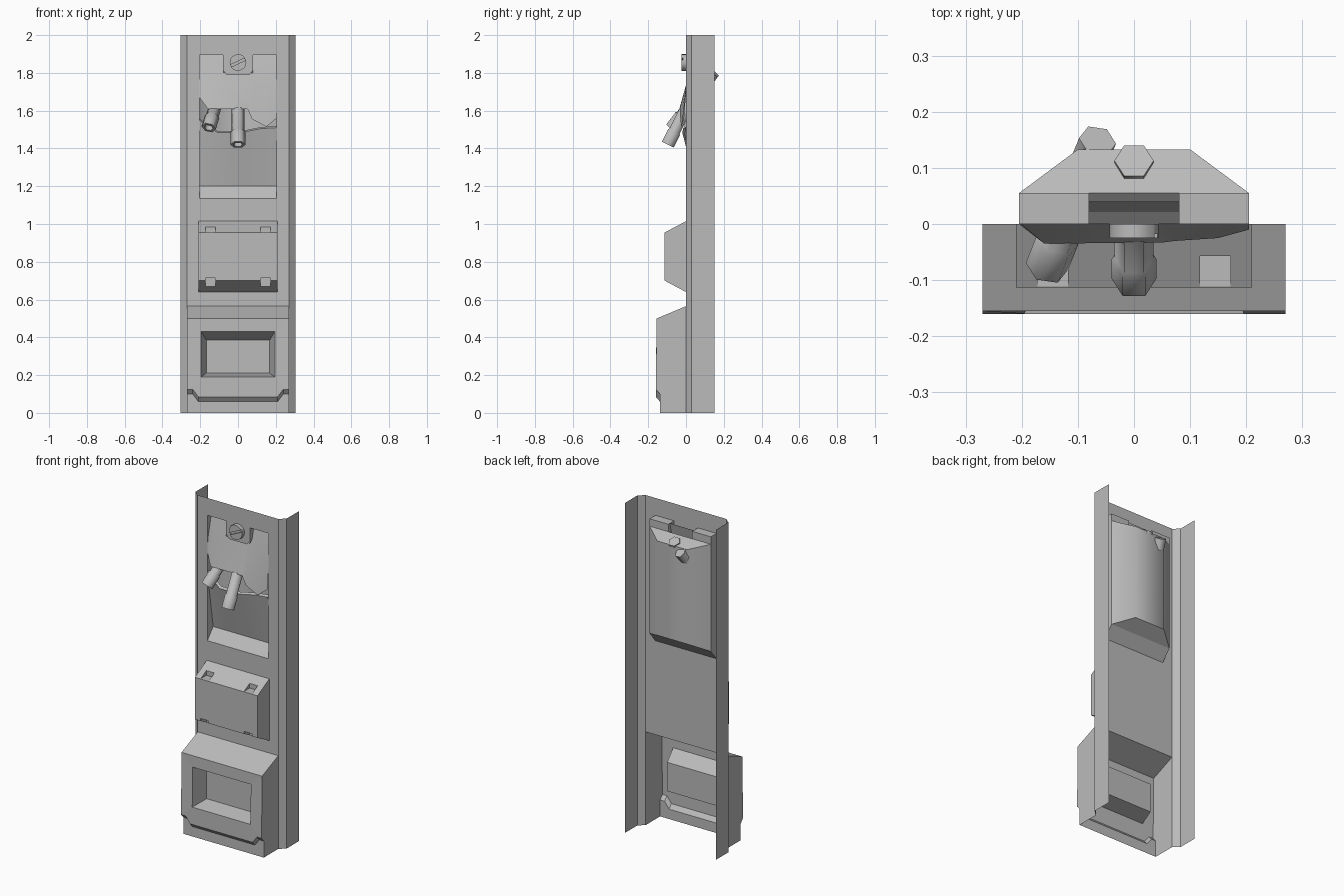
import bpy, bmesh, math
from mathutils import Vector

cube = bpy.data.objects.get("Cube")
if cube:
    bpy.data.objects.remove(cube, do_unlink=True)

grey = bpy.data.materials.new("plain_grey")
grey.use_nodes = True
grey.diffuse_color = (0.5, 0.5, 0.5, 1)
grey.node_tree.nodes["Principled BSDF"].inputs["Base Color"].default_value = (0.5, 0.5, 0.5, 1)


def finish(name, bm, smooth=None, solid=False):
    """Turn a bmesh into a grey object."""
    bmesh.ops.remove_doubles(bm, verts=bm.verts, dist=1e-5)
    if solid:
        bmesh.ops.recalc_face_normals(bm, faces=bm.faces)
    mesh = bpy.data.meshes.new(name)
    bm.to_mesh(mesh)
    bm.free()
    mesh.materials.append(grey)
    obj = bpy.data.objects.new(name, mesh)
    bpy.context.collection.objects.link(obj)
    if smooth:
        bpy.ops.object.select_all(action='DESELECT')
        obj.select_set(True)
        bpy.context.view_layer.objects.active = obj
        bpy.ops.object.shade_smooth_by_angle(angle=math.radians(smooth))
    return obj


def loft(name, rings, closed=False, caps=(False, False), extra=(), smooth=None):
    """Bridge rows of points with quads; extra holds further single faces."""
    bm = bmesh.new()
    rows = [[bm.verts.new(p) for p in ring] for ring in rings]
    for a, b in zip(rows, rows[1:]):
        n = len(a)
        for i in range(n if closed else n - 1):
            j = (i + 1) % n
            bm.faces.new((a[i], a[j], b[j], b[i]))
    for cap, row in zip(caps, (rows[0], rows[-1])):
        if cap:
            bm.faces.new(row)
    for face in extra:
        bm.faces.new([bm.verts.new(p) for p in face])
    return finish(name, bm, smooth, solid=all(caps))


def rect(x, z0, z1, y0, y1=None):
    """Upright rectangle, y0 at the bottom edge and y1 at the top edge."""
    y1 = y0 if y1 is None else y1
    return [(-x, y0, z0), (x, y0, z0), (x, y1, z1), (-x, y1, z1)]


def tube(name, start, end, radius):
    """Six-sided pipe with a wider, hollow collar at its lower end."""
    start, end = Vector(start), Vector(end)
    axis = (end - start).normalized()
    side = (Vector((1, 0, 0)) - axis * axis.x).normalized()
    up = axis.cross(side)

    def ring(back, r):
        return [end - axis * back + r * (side * math.cos(k * math.pi / 3) + up * math.sin(k * math.pi / 3))
                for k in range(6)]
    wide = radius * 1.15
    length = (end - start).length
    loft(name, [ring(length, radius), ring(0.08, radius), ring(0.075, wide), ring(0, wide),
                ring(0, radius * 0.7), ring(0.03, radius * 0.7)],
         closed=True, caps=(True, True), smooth=61)


# Main panel with the upper opening, and the folded side flanges
W, TOP = 0.27, 2.0
OX, OZ0, OZ1 = 0.205, 1.135, 1.895
loft("main_panel", [rect(W, 0.565, TOP, 0), rect(OX, OZ0, OZ1, 0)], closed=True)
for s, side in ((-1, "right"), (1, "left")):
    fold = [(s * W, 0), (s * 0.305, 0.03), (s * 0.305, 0.15)]
    loft(side + "_flange", [[(x, y, z) for x, y in fold] for z in (0, TOP)])

# Lower housing: sloped top, side walls, framed front
FY, BY = -0.155, -0.16
sides = [[(s * W, y, z) for y, z in ((0, 0), (-0.138, 0), (-0.138, 0.1), (BY, 0.125), (FY, 0.5), (0, 0.565))]
         for s in (-1, 1)]
slope = rect(W, 0.5, 0.565, FY, 0)
skirt = [(-0.24, BY, 0.125), (-0.21, BY, 0.085), (0.21, BY, 0.085), (0.24, BY, 0.125)]
loft("lower_housing", [rect(W, 0.125, 0.5, BY, FY), rect(0.195, 0.19, 0.43, BY, FY)],
     closed=True, extra=sides + [slope, skirt])

# Tapered pocket in the housing front
loft("lower_pocket", [rect(0.195, 0.19, 0.43, BY, FY), rect(0.168, 0.21, 0.385, -0.06)],
     closed=True, caps=(False, True))

# Stepped lip below the housing front
lip = [(W, 0.125, 0.1), (0.24, 0.125, 0.1), (0.21, 0.085, 0.06)]
lip = [(-x, a, b) for x, a, b in lip] + lip[::-1]
loft("lower_lip", [[(x, BY, a) for x, a, b in lip], [(x, -0.138, b) for x, a, b in lip],
                   [(x, -0.138, 0) for x, a, b in lip]])

# Middle cover with bevelled top and bottom
profile = [(0, 0.64), (-0.113, 0.7), (-0.113, 0.955), (0, 1.015)]
cover = loft("middle_cover", [[(x, y, z) for y, z in profile] for x in (-0.21, 0.21)],
             closed=True, caps=(True, True))

# Notches cut into the cover's upper and lower bevels
for x in (-0.145, 0.145):
    for z0, z1 in ((0.956, 1.1), (0.6, 0.715)):
        cutter = loft("notch_cutter", [rect(0.027, z0, z1, -0.2), rect(0.027, z0, z1, -0.057)],
                      closed=True, caps=(True, True))
        cutter.location.x = x
        cutter.hide_render = True
        mod = cover.modifiers.new("notch", 'BOOLEAN')
        mod.operation = 'DIFFERENCE'
        mod.solver = 'EXACT'
        mod.object = cutter
        bpy.context.view_layer.objects.active = cover
        bpy.ops.object.modifier_apply(modifier=mod.name)
        bpy.data.objects.remove(cutter, do_unlink=True)

# Upper recess: floor, sides, split top blocks and slot behind the tab
D, FZ, BZ = 0.055, 1.2, 1.85
walls = [rect(OX, OZ0, FZ, 0, D)]
for s in (-1, 1):
    a, b = s * OX, s * 0.08
    walls += [[(a, 0, OZ0), (a, D, FZ), (a, D, OZ1), (a, 0, OZ1)],
              [(a, 0, OZ1), (b, 0, OZ1), (b, D, OZ1), (a, D, OZ1)],
              [(a, D, OZ1), (b, D, OZ1), (b, D, BZ), (a, D, BZ)],
              [(b, 0, OZ1), (b, D, OZ1), (b, D, BZ), (b, 0, 1.8)]]
slot = rect(0.08, 1.8, BZ, 0, D)
loft("upper_recess", [slot[:2], slot[:1:-1]], extra=walls)

# Bulged back of the recess
bulge = [(-OX, D), (-0.1, 0.133), (0.1, 0.133), (OX, D)]
bottom = [(x, y, FZ + (y - D) * 0.6) for x, y in bulge]
top = [(x, y, BZ - (y - D) * 0.4) for x, y in bulge]
loft("recess_back", [bottom, top], caps=(True, True), smooth=45)

# Buckled upper plate with torn edge
torn = [(-OX, 0, 1.67), (-0.16, -0.035, 1.61), (0.05, -0.033, 1.61),
        (0.075, -0.03, 1.555), (0.15, -0.025, 1.515), (OX, -0.01, 1.56)]
loft("upper_plate", [[(x, 0.04, OZ1) for x, y, z in torn],
                     [(x, 0.004, 1.75) for x, y, z in torn], torn], smooth=40)

# Buckled lower plate with torn edge
rim = [(-OX, 0, 1.55), (-0.11, -0.02, 1.485), (0.02, -0.02, 1.485), (0.12, -0.015, 1.505), (OX, -0.005, 1.51)]
loft("lower_plate", [[(x, D, FZ) for x, y, z in rim], rim,
                     [(x, y + 0.015, z + 0.008) for x, y, z in rim]], smooth=40)

# Fixing tab and slotted screw
loft("fixing_tab", [[(-0.08, 0, OZ1), (0.08, 0, OZ1)], [(-0.08, 0, 1.815), (0.08, 0, 1.815)],
                    [(-0.06, 0, 1.79), (0.06, 0, 1.79)]])


def screw_half(name, sign):
    """Half of the screw head, leaving a diagonal slot."""
    pts = [(0.044 * math.cos(t), 0.044 * math.sin(t)) for t in
           [math.radians(8 + 164 * k / 8) for k in range(9)]]
    obj = loft(name, [[(x * sign, y, z * sign) for x, z in pts] for y in (0, -0.025)],
               closed=True, caps=(True, True), smooth=35)
    obj.location.z = 1.855
    obj.rotation_euler.y = math.radians(-25)


screw_half("screw_head_upper", 1)
screw_half("screw_head_lower", -1)
slot_floor = loft("screw_slot", [rect(0.043, -0.007, 0.007, 0), rect(0.043, -0.007, 0.007, -0.017)],
                  closed=True, caps=(True, True))
slot_floor.location.z = 1.855
slot_floor.rotation_euler.y = math.radians(-25)

# Pipes driven through the recess
tube("centre_pipe", (0, 0.113, 1.835), (0, -0.097, 1.42), 0.035)
tube("side_pipe", (-0.065, 0.148, 1.80), (-0.155, -0.075, 1.51), 0.034)
